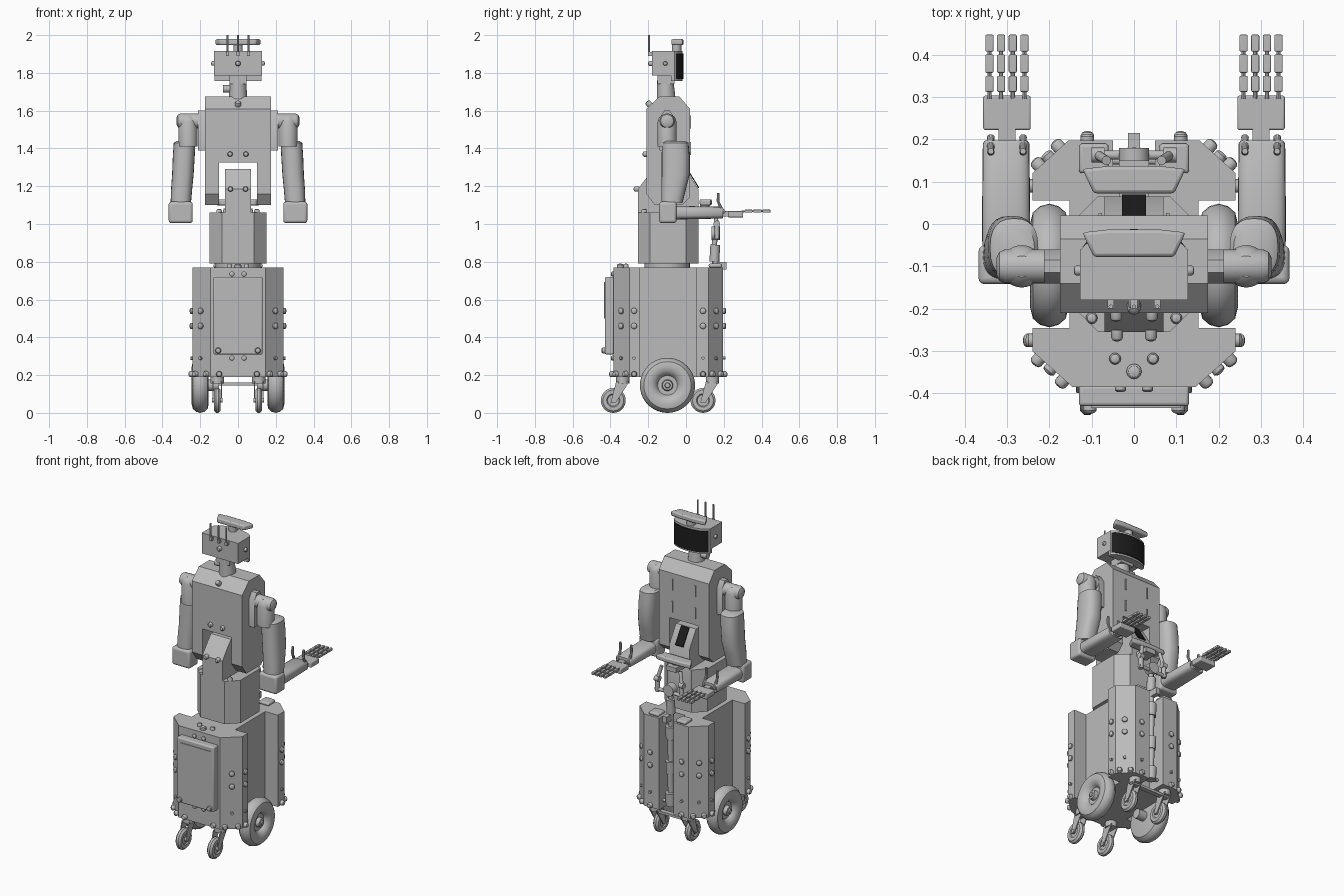
import bpy, bmesh, math
from mathutils import Vector


def material(name, rgb):
    m = bpy.data.materials.new(name)
    m.diffuse_color = (*rgb, 1)
    return m


GREY = material("shell grey", (0.5, 0.5, 0.5))
BLACK = material("screen black", (0.012, 0.012, 0.012))


def finish(name, bm, mat=GREY, smooth=True):
    bmesh.ops.remove_doubles(bm, verts=bm.verts, dist=1e-5)
    bmesh.ops.recalc_face_normals(bm, faces=bm.faces)
    for f in bm.faces:
        f.smooth = smooth
    for e in bm.edges:
        e.smooth = len(e.link_faces) == 2 and e.calc_face_angle(0) < math.radians(35)
    me = bpy.data.meshes.new(name)
    bm.to_mesh(me)
    bm.free()
    me.materials.append(mat)
    ob = bpy.data.objects.new(name, me)
    bpy.context.collection.objects.link(ob)
    return ob


def loft(name, rings, mat=GREY):
    bm = bmesh.new()
    vs = [[bm.verts.new(p) for p in r] for r in rings]
    n = len(vs[0])
    for a, b in zip(vs, vs[1:]):
        for i in range(n):
            bm.faces.new((a[i], a[(i + 1) % n], b[(i + 1) % n], b[i]))
    bm.faces.new(vs[0])
    bm.faces.new(vs[-1])
    return finish(name, bm, mat)


def prism(name, pts, a, b, axis="z", mat=GREY):
    """Extrude a 2D outline: (x, y) along z, (y, z) along x."""
    put = (lambda p, h: (p[0], p[1], h)) if axis == "z" else (lambda p, h: (h, p[0], p[1]))
    return loft(name, [[put(p, h) for p in pts] for h in (a, b)], mat)


def box(name, x, y, z, mat=GREY, bevel=0):
    ob = prism(name, [(x[0], y[0]), (x[1], y[0]), (x[1], y[1]), (x[0], y[1])], *z, mat=mat)
    if bevel:
        m = ob.modifiers.new("bevel", "BEVEL")
        m.width, m.segments = bevel, 3
    return ob


def lathe(name, base, direction, profile, n=24, mat=GREY):
    """Revolve (radius, height) points about an axis."""
    q = Vector((0, 0, 1)).rotation_difference(Vector(direction).normalized())
    rings = []
    for r, h in profile:
        r = max(r, 1e-4)
        rings.append([Vector(base) + q @ Vector((r * math.cos(i * math.tau / n), r * math.sin(i * math.tau / n), h))
                      for i in range(n)])
    return loft(name, rings, mat)


def rod(name, p, q, r, r2=None, n=16):
    d = Vector(q) - Vector(p)
    return lathe(name, p, d, [(r, 0), (r2 or r, d.length)], n)


def knob(name, p, d, r=0.014, h=0.02):
    return lathe(name, p, d, [(r, -0.005), (r, h * .6), (r * .75, h * .88), (r * .3, h)], 12)


def mirrored(half):
    return half + [(-x, y) for x, y in reversed(half)]


# Base: two chamfered blocks, wheel recesses and a front slot
prism("base_body", mirrored([(0.145, -0.385), (0.24, -0.30), (0.24, -0.245), (0.152, -0.245), (0.152, 0.055),
                             (0.24, 0.055), (0.24, 0.12), (0.155, 0.197), (0.05, 0.197), (0.05, 0.08)]), 0.19, 0.77)
box("rear_door", (-0.13, 0.13), (-0.43, -0.38), (0.31, 0.72), bevel=0.008)
box("door_trim_top", (-0.10, 0.11), (-0.434, -0.43), (0.685, 0.692))
box("door_trim_side", (0.103, 0.11), (-0.434, -0.43), (0.5, 0.685))
for x in (-0.105, 0.105):
    knob("door_knob", (x, -0.43, 0.33), (0, -1, 0), 0.016, 0.018)
for x in (-0.032, 0.032):
    for z in (0.29, 0.735):
        knob("rear_sensor", (x, -0.385, z), (0, -1, 0), 0.013, 0.012)
    knob("deck_sensor", (x * 1.4, -0.318, 0.77), (0, 0, 1), 0.014)
knob("deck_button", (0, -0.348, 0.77), (0, 0, 1), 0.018)

for s in (-1, 1):
    # Bumpers and sensors around the base
    rn, fn = (0.085 * s, -0.095, 0), (0.077 * s, 0.085, 0)
    spots = [((0.24, -0.275), (s, 0, 0)), ((0.222, -0.316), rn), ((0.165, -0.367), rn), ((0.1, -0.385), (0, -1, 0)),
             ((0.24, 0.09), (s, 0, 0)), ((0.222, 0.136), fn), ((0.175, 0.179), fn), ((0.11, 0.197), (0, 1, 0))]
    for (x, y), n in spots:
        knob("bumper_stud", (x * s, y, 0.205), n, 0.016, 0.022)
    for (x, y), n in [spots[0], ((0.195, -0.34), rn), spots[4], ((0.2, 0.156), fn), spots[7]]:
        for z in (0.46, 0.54):
            knob("side_sensor", (x * s, y, z), n, 0.016, 0.016)
        rod("slot_tab", Vector((x * s, y, 0.29)) - Vector(n).normalized() * .004,
            Vector((x * s, y, 0.29)) + Vector(n).normalized() * .012, 0.009, n=6)
    box("tower_cap", sorted((0.06 * s, 0.13 * s)), (0.12, 0.19), (0.77, 0.79), bevel=0.008)

    # Drive wheels
    lathe("drive_wheel", (0.2 * s, -0.098, 0.146), (s, 0, 0),
          [(0, -.045), (.1, -.045), (.125, -.039), (.14, -.022), (.146, 0), (.14, .022), (.125, .039), (.1, .045),
           (.075, .038), (.06, .026), (.052, .012), (.03, .012), (.026, .034), (.015, .036), (.012, .042), (0, .042)], 40)
    rod("drive_axle", (0.1 * s, -0.098, 0.146), (0.17 * s, -0.098, 0.146), 0.03)

    # Casters
    for y, lean in ((-0.385, 0.05), (0.09, 0.05)):
        x = 0.11 * s
        lathe("caster_wheel", (x, y, 0.066), (1, 0, 0),
              [(0, -.012), (.03, -.012), (.035, -.018), (.055, -.018), (.066, -.007), (.066, .007), (.055, .018),
               (.035, .018), (.03, .012), (0, .012)], 28)
        for o in (-0.023, 0.023):
            prism("caster_fork", [(y - .014, .055), (y + .014, .055), (y + lean + .035, .165), (y + lean - .035, .165)],
                  x + o - .003, x + o + .003, "x")
        rod("caster_mount", (x, y + lean, 0.155), (x, y + lean, 0.195), 0.035)
        rod("caster_pin", (x - .027, y, 0.066), (x + .027, y, 0.066), 0.012)

box("caster_crossbar", (-0.14, 0.14), (0.125, 0.155), (0.145, 0.16))

# Waist
rod("waist_collar", (0, -0.1, 0.765), (0, -0.1, 0.80), 0.12, n=32)
prism("waist", mirrored([(0.085, -0.255), (0.15, -0.19), (0.15, 0.0), (0.085, 0.065)]), 0.79, 1.06)
prism("spine_column", [(-0.255, 0.9), (-0.255, 1.185), (-0.205, 1.25), (-0.17, 1.29), (0.0, 1.29),
                       (0.065, 1.185), (0.065, 0.9)], -0.07, 0.07, "x")
prism("belly_screen", [(0.004, 1.29), (0.010, 1.29), (0.070, 1.193), (0.066, 1.188)], -0.028, 0.028, "x", BLACK)

# Torso with a notch front and back for the spine
side = [(-0.21, 1.16), (-0.21, 1.61), (-0.14, 1.675), (-0.035, 1.675), (0.02, 1.61), (0.02, 1.14), (-0.02, 1.10),
        (-0.165, 1.10)]
prism("torso_middle", [(-0.21, 1.325)] + side[1:5] + [(0.02, 1.325)], -0.1, 0.1, "x")
for s in (-1, 1):
    prism("torso_side", side, 0.1 * s, 0.175 * s, "x")
    knob("back_knob", (0.042 * s, -0.21, 1.37), (0, -1, 0), 0.014, 0.02)
    knob("spine_knob", (0.04 * s, -0.255, 1.185), (0, -1, 0), 0.014, 0.022)
    knob("waist_knob", (0.1 * s, -0.222, 1.06), (0, 0, 1), 0.014)
    for z in (1.40, 1.54):
        box("chest_slit", (0.08 * s - .004, 0.08 * s + .004), (0.018, 0.026), (z - .035, z + .035))
knob("upper_back_knob", (0, -0.19, 1.63), (0, -0.7, 0.7), 0.016, 0.025)

# Neck and head
rod("neck", (0, -0.105, 1.66), (0, -0.11, 1.77), 0.05, 0.042, 24)
rod("neck_motor", (-0.08, -0.105, 1.715), (0, -0.105, 1.715), 0.02)
box("neck_bracket", (-0.045, 0.045), (-0.15, -0.06), (1.74, 1.80))
box("head_shell", (-0.127, 0.127), (-0.18, -0.06), (1.785, 1.915))
arc = [(0.125 * math.sin(a), -0.06 + 0.042 * (math.cos(a) - math.cos(1.35)) / (1 - math.cos(1.35)))
       for a in [1.35 - 2.7 * i / 14 for i in range(15)]]
arc = [(x / math.sin(1.35), y) for x, y in arc]
prism("visor_frame", arc + [(-0.125, -0.08), (0.125, -0.08)], 1.757, 1.915)
prism("visor_screen", [(x * .97, y + .006) for x, y in arc], 1.768, 1.902, mat=BLACK)
knob("head_rear_knob", (0, -0.18, 1.85), (0, -1, 0), 0.014)
for s in (-1, 1):
    knob("head_side_knob", (0.127 * s, -0.11, 1.85), (s, 0, 0), 0.012, 0.015)
for x in (-0.055, 0, 0.055):
    rod("antenna", (x, -0.195, 1.90), (x, -0.195, 2.0), 0.005, n=8)
    box("antenna_foot", (x - .008, x + .008), (-0.20, -0.175), (1.89, 1.91))


# Camera bars: one on the head, one in front of the waist
def camera_bar(y, z):
    bar = prism("camera_bar", [(-0.122, y + .03), (-0.095, y - .028), (0.095, y - .028), (0.122, y + .03),
                               (0.06, y + .037), (-0.06, y + .037)], z - .016, z + .016)
    m = bar.modifiers.new("bevel", "BEVEL")
    m.width, m.segments = 0.008, 2
    rod("camera_stalk", (0, y, z - .05), (0, y, z), 0.025)


camera_bar(-0.05, 1.963)
camera_bar(0.1, 1.115)
box("camera_bracket", (-0.035, 0.035), (0.05, 0.15), (1.06, 1.09))

# Folded manipulator in the front slot
for z0, z1, r in ((0.22, 0.30, .03), (0.30, 0.42, .018), (0.42, 0.50, .028), (0.50, 0.64, .018), (0.64, 0.72, .03),
                  (0.72, 0.80, .018), (0.80, 0.89, .026), (0.89, 0.94, .014)):
    rod("lift_segment", (0, 0.15, z0), (0, 0.155, z1), r)
rod("slot_crossbar", (-0.09, 0.15, 0.235), (0.09, 0.15, 0.235), 0.01)
rod("gripper_disc", (0, 0.135, 0.95), (0, 0.18, 0.95), 0.036, n=24)
rod("gripper_bar", (-0.1, 0.163, 0.935), (0.1, 0.163, 0.935), 0.011)
box("gripper_bracket", (-0.014, 0.014), (0.14, 0.215), (0.76, 0.80))
for s in (-1, 1):
    rod("gripper_finger", (0.085 * s, 0.163, 0.92), (0.085 * s, 0.163, 1.0), 0.014)
    rod("gripper_tip", (0.085 * s, 0.163, 1.0), (0.065 * s, 0.15, 1.08), 0.011)
    rod("gripper_joint", (0.07 * s, 0.163, 1.0), (0.1 * s, 0.163, 1.0), 0.018)


# Arms
def ellipse(c, a, b, axis, power=0.8, n=24):
    ring = []
    for i in range(n):
        t = i * math.tau / n
        u = a * math.copysign(abs(math.cos(t)) ** power, math.cos(t))
        v = b * math.copysign(abs(math.sin(t)) ** power, math.sin(t))
        ring.append(Vector(c) + (Vector((u, v, 0)) if axis == "z" else Vector((u, 0, v))))
    return ring


for s in (-1, 1):
    prism("shoulder_bracket", [(-.14, 1.39), (-.14, 1.56), (-.115, 1.6), (-.085, 1.6), (-.06, 1.56), (-.06, 1.39)],
          0.17 * s, 0.212 * s, "x")
    lathe("shoulder_joint", (0.2 * s, -0.1, 1.545), (s, 0, 0), [(.04, 0), (.04, .105), (.034, .118), (.02, .125)], 28)
    lathe("shoulder_link", (0.265 * s, -0.1, 1.41), (0, 0, 1), [(.05, 0), (.05, .13), (.042, .155), (.025, .168)], 28)
    loft("upper_arm", [ellipse((x * s, y, z), a, b, "z") for x, y, z, a, b in (
        (.280, -.06, 1.44, .045, .055), (.283, -.057, 1.43, .057, .070), (.287, -.055, 1.36, .058, .074),
        (.292, -.055, 1.26, .057, .074), (.298, -.065, 1.19, .056, .066), (.303, -.075, 1.11, .054, .056))])
    box("elbow", sorted((0.24 * s, 0.367 * s)), (-0.142, -0.05), (1.005, 1.118), bevel=0.014)
    loft("forearm", [ellipse((0.302 * s, y, 1.06), a, b, "y", 0.6) for y, a, b in (
        (-.06, .056, .036), (0.0, .057, .035), (.19, .055, .031), (.197, .05, .027))])
    # Hand
    box("wrist", (0.3 * s - .02, 0.3 * s + .02), (0.19, 0.23), (1.04, 1.07))
    box("palm", (0.3 * s - .056, 0.3 * s + .056), (0.222, 0.303), (1.035, 1.068), bevel=0.005)
    for i in range(4):
        x = 0.3 * s + (i - 1.5) * 0.0275
        rod("finger_core", (x, 0.295, 1.067), (x, 0.44, 1.069), 0.005, n=8)
        for y0, y1 in ((.312, .350), (.357, .400), (.407, .447)):
            box("finger_segment", (x - .0095, x + .0095), (y0, y1), (1.06, 1.076), bevel=0.003)
    for o in (-0.038, 0.038):
        path = [(0.3 * s + o, y, z) for y, z in ((.205, 1.06), (.185, 1.085), (.17, 1.12), (.172, 1.165))]
        for p, q in zip(path, path[1:]):
            rod("thumb_segment", p, q, 0.009, 0.007, 10)
